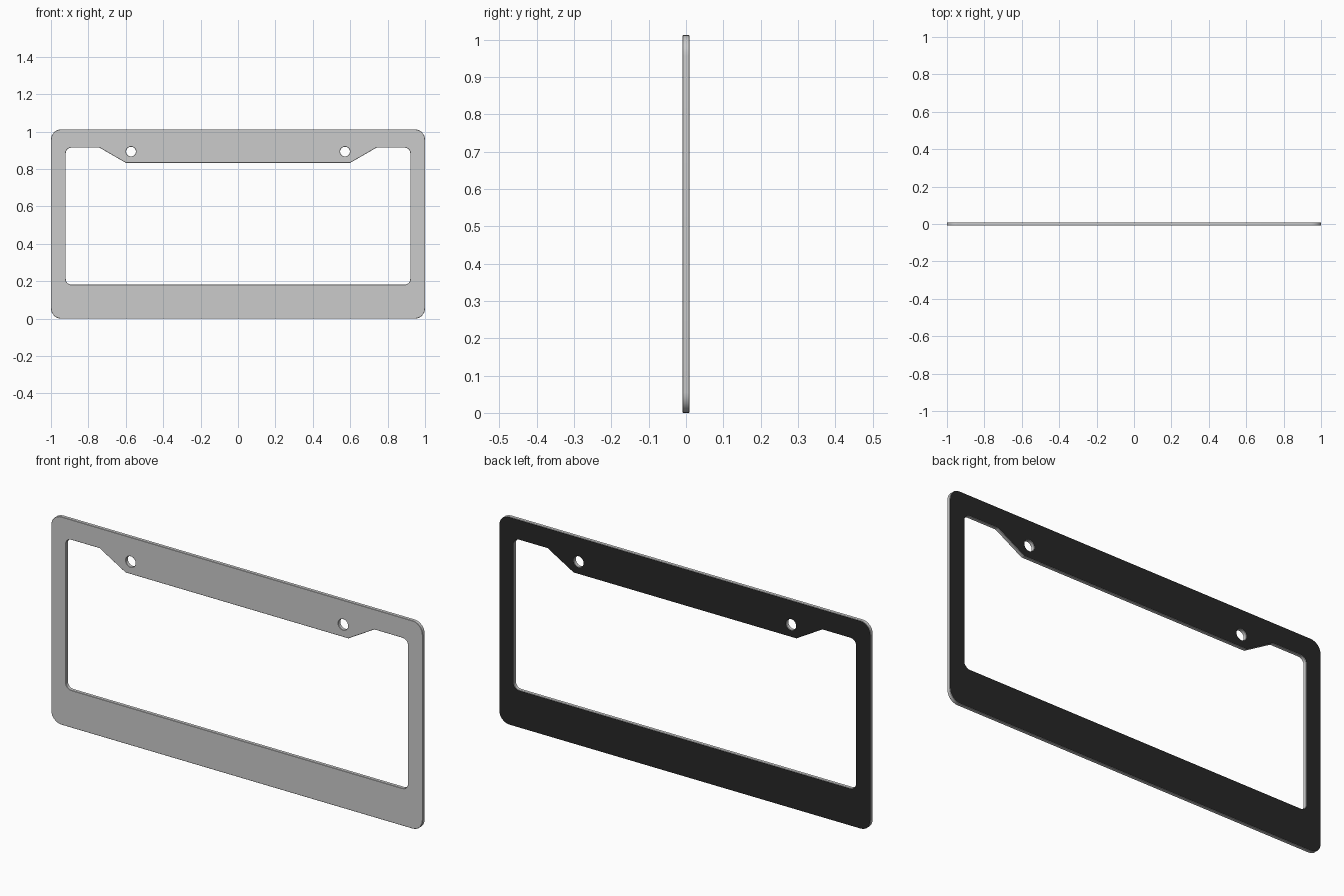
import bpy
from math import cos, sin, pi, radians

if "Cube" in bpy.data.objects:
    bpy.data.objects.remove(bpy.data.objects["Cube"])

H = 1.012        # overall height
T = 0.009        # half thickness
B = 0.0015       # edge chamfer


def arc(cx, cz, r, a0, a1, n=8):
    return [(cx + r * cos(radians(a0 + (a1 - a0) * i / n)),
             cz + r * sin(radians(a0 + (a1 - a0) * i / n))) for i in range(n + 1)]


def mirrored(right_half):
    # right half runs bottom to top, left half continues back down
    return right_half + [(-x, z) for x, z in reversed(right_half)]


def add_loop(curve, pts):
    s = curve.splines.new('POLY')
    s.points.add(len(pts) - 1)
    for p, (x, z) in zip(s.points, pts):
        p.co = (x, z, 0, 1)
    s.use_cyclic_u = True


def material(name, v):
    m = bpy.data.materials.new(name)
    m.diffuse_color = (v, v, v, 1)
    m.use_nodes = True
    m.node_tree.nodes["Principled BSDF"].inputs["Base Color"].default_value = m.diffuse_color
    return m


curve = bpy.data.curves.new("plate_frame", 'CURVE')
curve.dimensions = '2D'
curve.fill_mode = 'BOTH'
curve.extrude = T - B
curve.bevel_depth = B
curve.bevel_resolution = 0
curve.offset = -B

# outer rounded rectangle
R = 0.055
add_loop(curve, mirrored(arc(1 - R, R, R, -90, 0) + arc(1 - R, H - R, R, 0, 90)))

# window with the lowered tab along its top edge
r, w, lo, hi = 0.03, 0.921, 0.182, 0.914
add_loop(curve, mirrored(arc(w - r, lo + r, r, -90, 0) + arc(w - r, hi - r, r, 0, 90)
                         + [(0.74, hi), (0.60, 0.833)]))

# screw holes
for side in (-1, 1):
    add_loop(curve, arc(side * 0.572, 0.893, 0.026, 0, 360, 32)[:-1])

frame = bpy.data.objects.new("plate_frame", curve)
bpy.context.collection.objects.link(frame)
frame.rotation_euler = (pi / 2, 0, 0)

# turn the filled outline into a mesh
bpy.context.view_layer.objects.active = frame
frame.select_set(True)
bpy.ops.object.convert(target='MESH')
bpy.ops.object.transform_apply(location=False, rotation=True, scale=False)
bpy.ops.object.mode_set(mode='EDIT')
bpy.ops.mesh.select_all(action='SELECT')
bpy.ops.mesh.remove_doubles(threshold=0.0001)
bpy.ops.mesh.normals_make_consistent(inside=False)
bpy.ops.object.mode_set(mode='OBJECT')
bpy.ops.object.shade_smooth_by_angle(angle=radians(20))

# grey front and rims, black back face
mesh = frame.data
mesh.materials.clear()
mesh.materials.append(material("frame_grey", 0.8))
mesh.materials.append(material("back_black", 0.02))
for f in mesh.polygons:
    f.material_index = 1 if f.normal.y > 0.99 else 0
    if abs(f.normal.y) > 0.99:
        f.use_smooth = False
